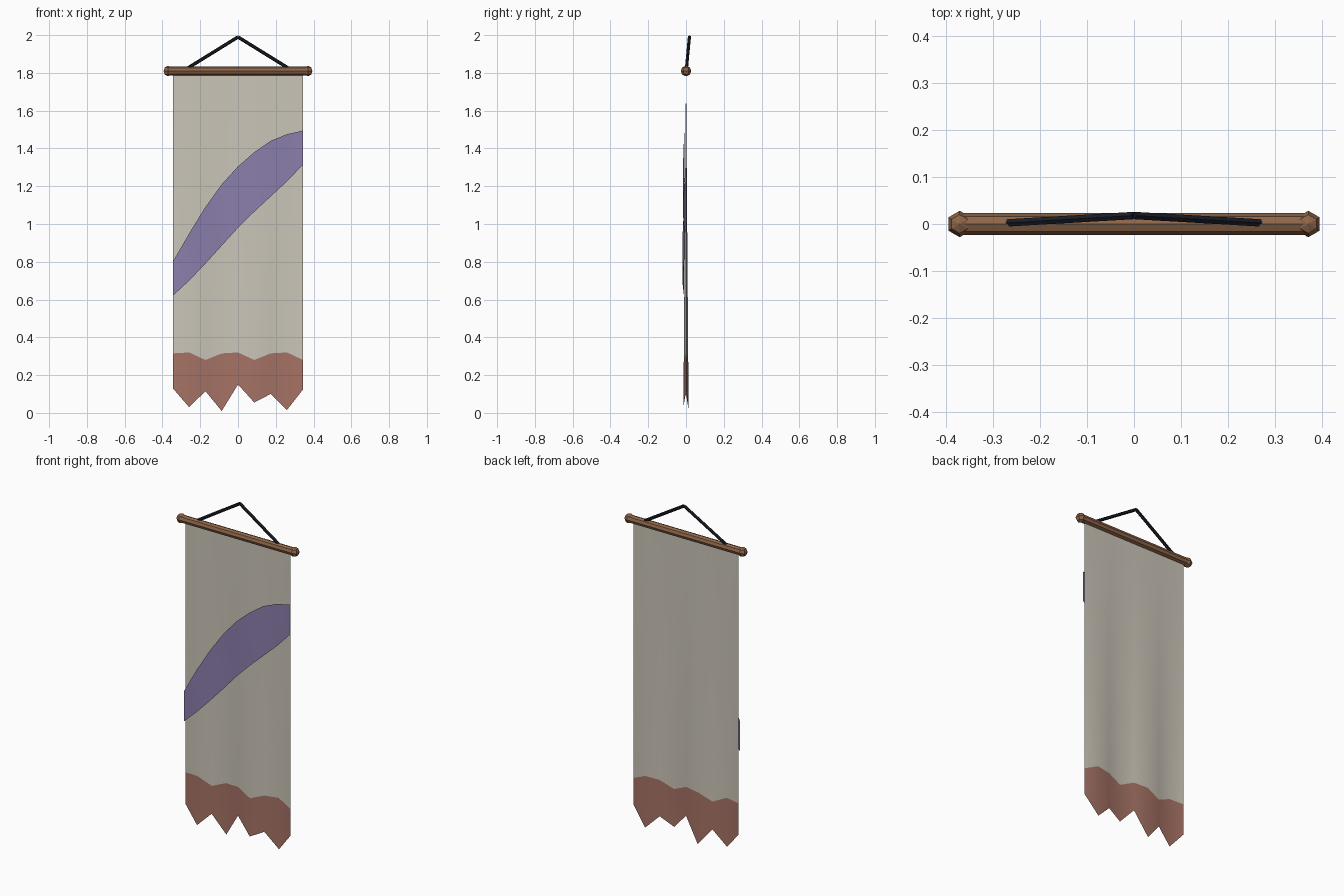
import bpy
from math import sin, pi
from mathutils import Vector

if "Cube" in bpy.data.objects:
    bpy.data.objects.remove(bpy.data.objects["Cube"])

W, TOP, N = 0.345, 1.81, 8


def material(name, rgb):
    m = bpy.data.materials.new(name)
    m.diffuse_color = (*rgb, 1)
    m.use_nodes = True
    m.node_tree.nodes["Principled BSDF"].inputs["Base Color"].default_value = m.diffuse_color
    return m


linen = material("linen", (0.60, 0.56, 0.48))
rust = material("rust", (0.38, 0.17, 0.13))
violet = material("violet", (0.26, 0.21, 0.41))
wood = material("wood", (0.27, 0.13, 0.065))
black = material("black", (0.01, 0.012, 0.02))


def ripple(k, z):
    # folds grow towards the hem
    return -0.014 * (1 - z / TOP) * sin(4 * pi * k / N)


def sheet(name, rows, mats, offset=0.0):
    # grid of cloth from rows of heights, top to bottom
    verts = [(-W + 2 * W * k / N, ripple(k, z) + offset, z)
             for row in rows for k, z in enumerate(row)]
    faces, n = [], N + 1
    for r in range(len(rows) - 1):
        for k in range(N):
            a = r * n + k
            faces.append((a, a + n, a + n + 1, a + 1))
    me = bpy.data.meshes.new(name)
    me.from_pydata(verts, [], faces)
    ob = bpy.data.objects.new(name, me)
    bpy.context.collection.objects.link(ob)
    for m in mats:
        me.materials.append(m)
    for p in me.polygons:
        p.use_smooth = True
    return ob


# cloth with ragged hem band
hem_top = [0.315, 0.32, 0.28, 0.315, 0.32, 0.28, 0.315, 0.32, 0.28]
hem_low = [0.13, 0.03, 0.115, 0.01, 0.15, 0.055, 0.10, 0.015, 0.125]
rows = [[TOP + (h - TOP) * i / 6 for h in hem_top] for i in range(7)]
cloth = sheet("cloth", rows + [hem_low], [linen, rust])
for p in cloth.data.polygons[-N:]:
    p.material_index = 1

# diagonal sash on the front
sash_top = [0.80, 0.95, 1.09, 1.21, 1.305, 1.38, 1.44, 1.475, 1.495]
sash_low = [0.62, 0.70, 0.79, 0.885, 0.98, 1.065, 1.145, 1.225, 1.315]
sheet("sash", [sash_top, sash_low], [violet], -0.011)


def bar(name, a, b, r, sides, mat):
    a, b = Vector(a), Vector(b)
    bpy.ops.mesh.primitive_cylinder_add(
        vertices=sides, radius=r, depth=(b - a).length, location=(a + b) / 2,
        rotation=(b - a).to_track_quat('Z', 'Y').to_euler())
    ob = bpy.context.object
    ob.name = name
    ob.data.materials.append(mat)


# wooden rod
bar("rod", (-0.37, 0, TOP), (0.37, 0, TOP), 0.023, 8, wood)

# end knobs and hanging cord
for s, side in ((-1, "left"), (1, "right")):
    bpy.ops.mesh.primitive_uv_sphere_add(
        segments=6, ring_count=4, radius=0.028, location=(s * 0.37, 0, TOP))
    knob = bpy.context.object
    knob.name = "knob_" + side
    knob.data.materials.append(wood)
    bar("cord_" + side, (s * 0.275, 0.002, 1.82), (0, 0.018, 1.99),
        0.009, 6, black)
